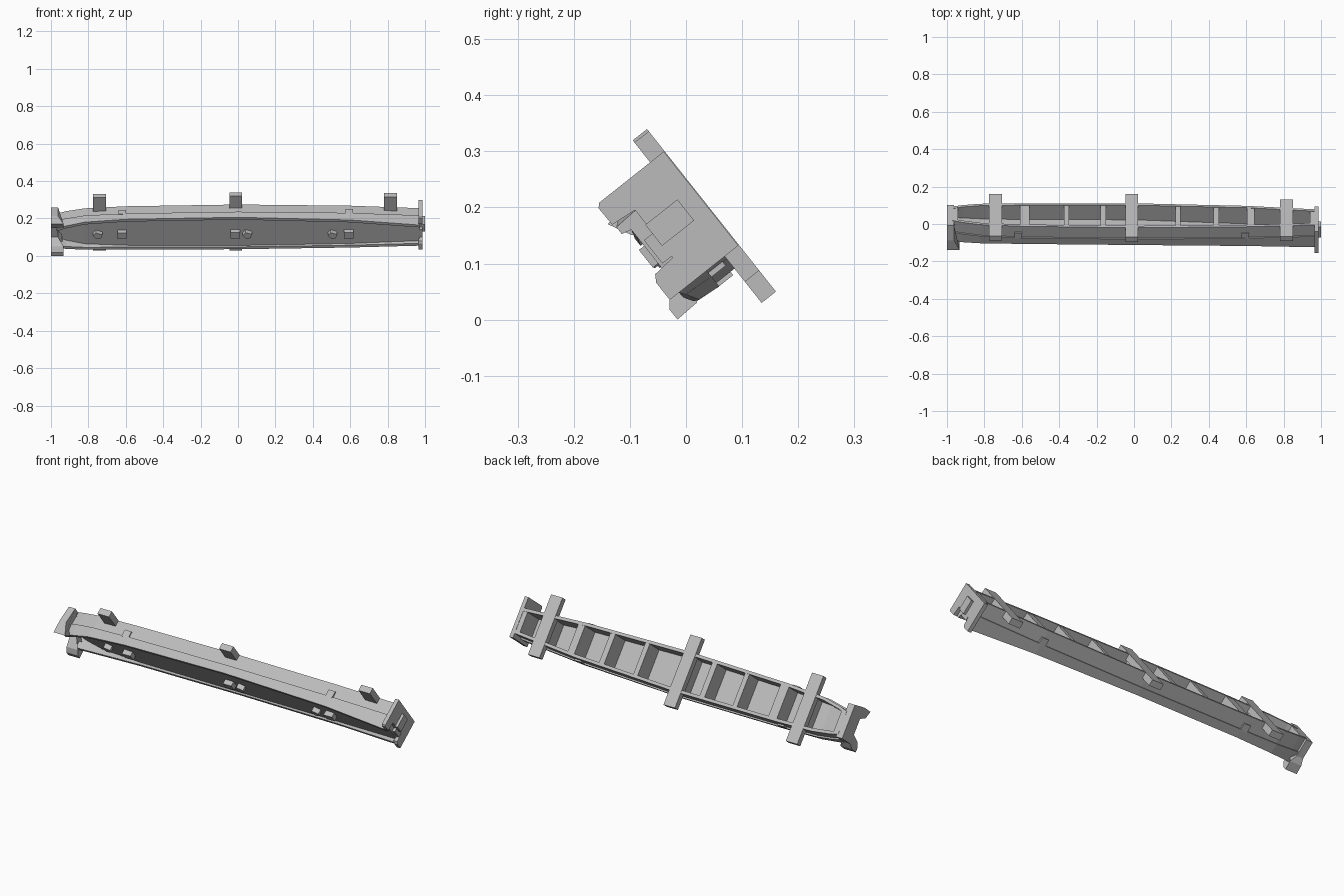
import bpy, bmesh
from mathutils import Vector

cube = bpy.data.objects.get("Cube")
if cube:
    bpy.data.objects.remove(cube)

gray = bpy.data.materials.new("plain gray")
gray.use_nodes = True
COLOR = (0.5, 0.5, 0.5, 1)
gray.diffuse_color = COLOR
gray.node_tree.nodes["Principled BSDF"].inputs["Base Color"].default_value = COLOR


# Tilted frame: x along the beam, v across its height, w from front to back
def place(x, v, w):
    return Vector((x, 0.783 * w - 0.621 * v, 0.15 + 0.783 * v + 0.621 * w))


def loft(name, sections):
    """Skin a list of closed sections of (x, v, w) points and cap both ends."""
    bm = bmesh.new()
    rings = [[bm.verts.new(place(*p)) for p in s] for s in sections]
    n = len(rings[0])
    for a, b in zip(rings, rings[1:]):
        for i in range(n):
            j = (i + 1) % n
            bm.faces.new((a[i], a[j], b[j], b[i]))
    bm.faces.new(rings[0])
    bm.faces.new(rings[-1])
    bmesh.ops.recalc_face_normals(bm, faces=bm.faces)
    mesh = bpy.data.meshes.new(name)
    bm.to_mesh(mesh)
    bm.free()
    mesh.materials.append(gray)
    obj = bpy.data.objects.new(name, mesh)
    bpy.context.collection.objects.link(obj)
    return obj


def prism(name, outline, x0, x1, flare=0.0):
    """Extrude a (v, w) outline along x; flare leans the inner face at the front."""
    far = [(x1 + (flare if w < -0.05 else 0), v, w) for v, w in outline]
    return loft(name, [[(x0, v, w) for v, w in outline], far])


def box(name, x0, x1, v0, v1, w0, w1):
    return prism(name, [(v0, w0), (v1, w0), (v1, w1), (v0, w1)], x0, x1)


# Beam stations: x, top, bottom, front edge, web
STATIONS = [
    (-0.97, 0.048, -0.072, -0.075, 0.0),
    (-0.92, 0.064, -0.084, -0.070, -0.012),
    (-0.82, 0.084, -0.096, -0.062, -0.028),
    (-0.60, 0.098, -0.100, -0.055, -0.036),
    (0.0, 0.110, -0.100, -0.053, -0.038),
    (0.60, 0.102, -0.078, -0.066, -0.048),
    (0.97, 0.085, -0.048, -0.088, -0.062),
]
BACK, STEP, WALL = 0.062, -0.01, 0.016


def station(x):
    for a, b in zip(STATIONS, STATIONS[1:]):
        if x <= b[0]:
            t = (x - a[0]) / (b[0] - a[0])
            return [p + (q - p) * t for p, q in zip(a, b)][1:]
    return STATIONS[-1][1:]


# Beam: two stepped flanges joined by a web, open at front and back
def beam_section(x, top, bottom, front, web):
    upper = [(top - WALL, web), (top - WALL, BACK), (top, BACK), (top, STEP),
             (top + 0.008, STEP), (top + 0.004, front), (top - 0.012, front),
             (top - WALL, web - 0.008)]
    lower = [(top + bottom - v, w) for v, w in reversed(upper)]
    return [(x, v, w) for v, w in upper + lower]


loft("beam", [beam_section(*s) for s in STATIONS])


# Ribs between the back pockets
for x, width in [(-0.955, 0.03), (-0.585, 0.05), (-0.36, 0.026), (-0.165, 0.03),
                 (0.235, 0.026), (0.44, 0.03), (0.625, 0.04), (0.955, 0.03)]:
    sections = []
    for end in (x - width / 2, x + width / 2):
        top, bottom, front, web = station(end)
        t, b = top - 0.008, bottom + 0.008
        sections.append([(end, b, web - 0.004), (end, t, web - 0.004),
                         (end, t, BACK - 0.002), (end, b, BACK - 0.002)])
    loft("pocket_rib", sections)

# Mounting bars crossing the back, with a rib under each
for x, high, low in [(-0.74, 0.182, -0.178), (-0.012, 0.192, -0.178),
                     (0.815, 0.187, -0.13)]:
    box("mounting_bar", x - 0.034, x + 0.034, low, high, 0.031, 0.0635)
    top, bottom, front, web = station(x)
    box("bar_rib", x - 0.024, x + 0.024, bottom + 0.01, top - 0.01, web - 0.004, 0.04)

# Locating keys on the outer flanges
for x in (-0.62, 0.595):
    top, bottom, front, web = station(x)
    box("upper_key", x - 0.02, x + 0.02, top - 0.005, top + 0.008, -0.015, 0.022)
    box("lower_key", x - 0.02, x + 0.02, bottom - 0.008, bottom + 0.005, -0.015, 0.022)

# Pegs on the front of the web
for x, angled in [(-0.75, True), (-0.62, False), (-0.015, False),
                  (0.05, True), (0.505, True), (0.592, False)]:
    top, bottom, front, web = station(x)
    mid, r = (top + bottom) / 2, 0.025
    w0, w1 = web - 0.034, web - 0.004
    if angled:
        corners = [(-r, 0), (-0.01, 0.02), (r, 0.008), (0.018, -0.018), (-0.006, -0.022)]
    else:
        corners = [(-r, -0.02), (-r, 0.02), (r, 0.02), (r, -0.02)]
    loft("web_peg", [[(x + dx, mid + dv, w) for dx, dv in corners] for w in (w0, w1)])

# Left-hand end plate with a notch and a locking boss
prism("left_end_plate",
      [(-0.072, 0.062), (0.142, 0.062), (0.142, -0.085), (0.135, -0.092),
       (0.097, -0.091), (0.092, -0.043), (-0.016, -0.043), (-0.02, -0.086),
       (-0.033, -0.094), (-0.072, -0.094)], 0.965, 0.986)
box("end_boss", 0.96, 1.0, 0.012, 0.06, -0.045, 0.028)
box("end_clip", 0.965, 0.986, -0.013, 0.04, -0.064, -0.04)

# Right-hand end plate with flared feet
prism("right_end_plate",
      [(-0.088, 0.06), (0.09, 0.06), (0.104, -0.03), (0.103, -0.097), (0.06, -0.075),
       (0.045, -0.03), (-0.04, -0.03), (-0.06, -0.085), (-0.085, -0.105),
       (-0.108, -0.105), (-0.106, -0.06), (-0.088, -0.03)], -1.0, -0.962, 0.03)
